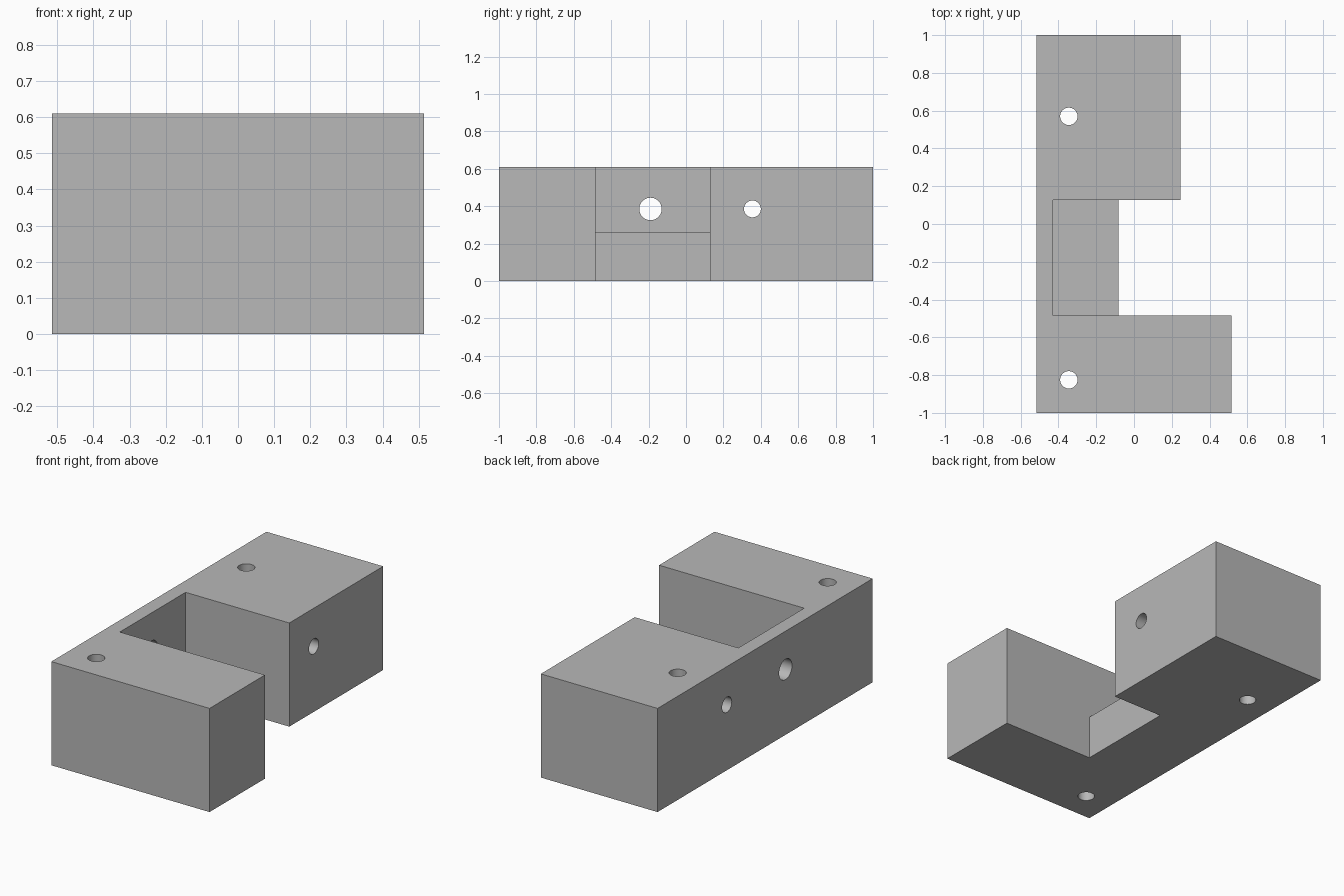
import bpy
import bmesh
from math import pi
from mathutils import Matrix, Vector

cube = bpy.data.objects.get("Cube")
if cube:
    bpy.data.objects.remove(cube, do_unlink=True)

HEIGHT = 0.61
LEFT, RIGHT = -0.515, 0.515

grey = bpy.data.materials.new("machined_grey")
grey.use_nodes = True
grey.diffuse_color = (0.48, 0.48, 0.48, 1)
grey.node_tree.nodes["Principled BSDF"].inputs["Base Color"].default_value = grey.diffuse_color


def make_object(name, bm):
    bmesh.ops.recalc_face_normals(bm, faces=bm.faces[:])
    mesh = bpy.data.meshes.new(name)
    bm.to_mesh(mesh)
    bm.free()
    mesh.materials.append(grey)
    obj = bpy.data.objects.new(name, mesh)
    bpy.context.collection.objects.link(obj)
    return obj


def prism(name, points, direction):
    """Extrude a flat outline along a direction."""
    bm = bmesh.new()
    face = bm.faces.new([bm.verts.new(p) for p in points])
    extruded = bmesh.ops.extrude_face_region(bm, geom=[face])
    verts = [g for g in extruded["geom"] if isinstance(g, bmesh.types.BMVert)]
    bmesh.ops.translate(bm, vec=Vector(direction), verts=verts)
    return make_object(name, bm)


def drill(name, centre, radius, length, along_x=False):
    bm = bmesh.new()
    turn = Matrix.Rotation(pi / 2, 4, "Y") if along_x else Matrix()
    bmesh.ops.create_cone(bm, cap_ends=True, segments=48, radius1=radius, radius2=radius,
                          depth=length, matrix=Matrix.Translation(centre) @ turn)
    return make_object(name, bm)


# Solid block with a shorter rear arm
outline = [(LEFT, -1), (RIGHT, -1), (RIGHT, -0.2), (0.245, -0.2), (0.245, 1), (LEFT, 1)]
body = prism("bracket_body", [(x, y, 0) for x, y in outline], (0, 0, HEIGHT))

# Stepped channel leaves a thin back wall and a low ledge
step = [(-0.43, 1), (-0.43, 0.26), (-0.083, 0.26), (-0.083, -1), (1, -1), (1, 1)]
cutters = [prism("channel_cutter", [(x, -0.485, z) for x, z in step], (0, 0.612, 0))]

# Vertical mounting holes
for name, y in (("front", -0.825), ("rear", 0.57)):
    cutters.append(drill(name + "_mount_hole_cutter", (-0.345, y, HEIGHT / 2), 0.046, 2))

# Cross holes through the wall and through the rear arm
cutters.append(drill("wall_hole_cutter", (-0.5, -0.19, 0.385), 0.06, 0.4, True))
cutters.append(drill("rear_arm_hole_cutter", (0, 0.355, 0.385), 0.045, 2, True))

for cutter in cutters:
    mod = body.modifiers.new(cutter.name, "BOOLEAN")
    mod.operation = "DIFFERENCE"
    mod.solver = "EXACT"
    mod.object = cutter

# Apply the cuts and remove the cutters
bpy.context.view_layer.update()
graph = bpy.context.evaluated_depsgraph_get()
finished = bpy.data.meshes.new_from_object(body.evaluated_get(graph))
body.modifiers.clear()
body.data = finished
finished.materials.clear()
finished.materials.append(grey)
for face in finished.polygons:
    face.material_index = 0
for cutter in cutters:
    bpy.data.objects.remove(cutter, do_unlink=True)

# Smooth hole walls with crisp edges
bpy.ops.object.select_all(action="DESELECT")
body.select_set(True)
bpy.context.view_layer.objects.active = body
bpy.ops.object.shade_smooth_by_angle(angle=pi / 6)
